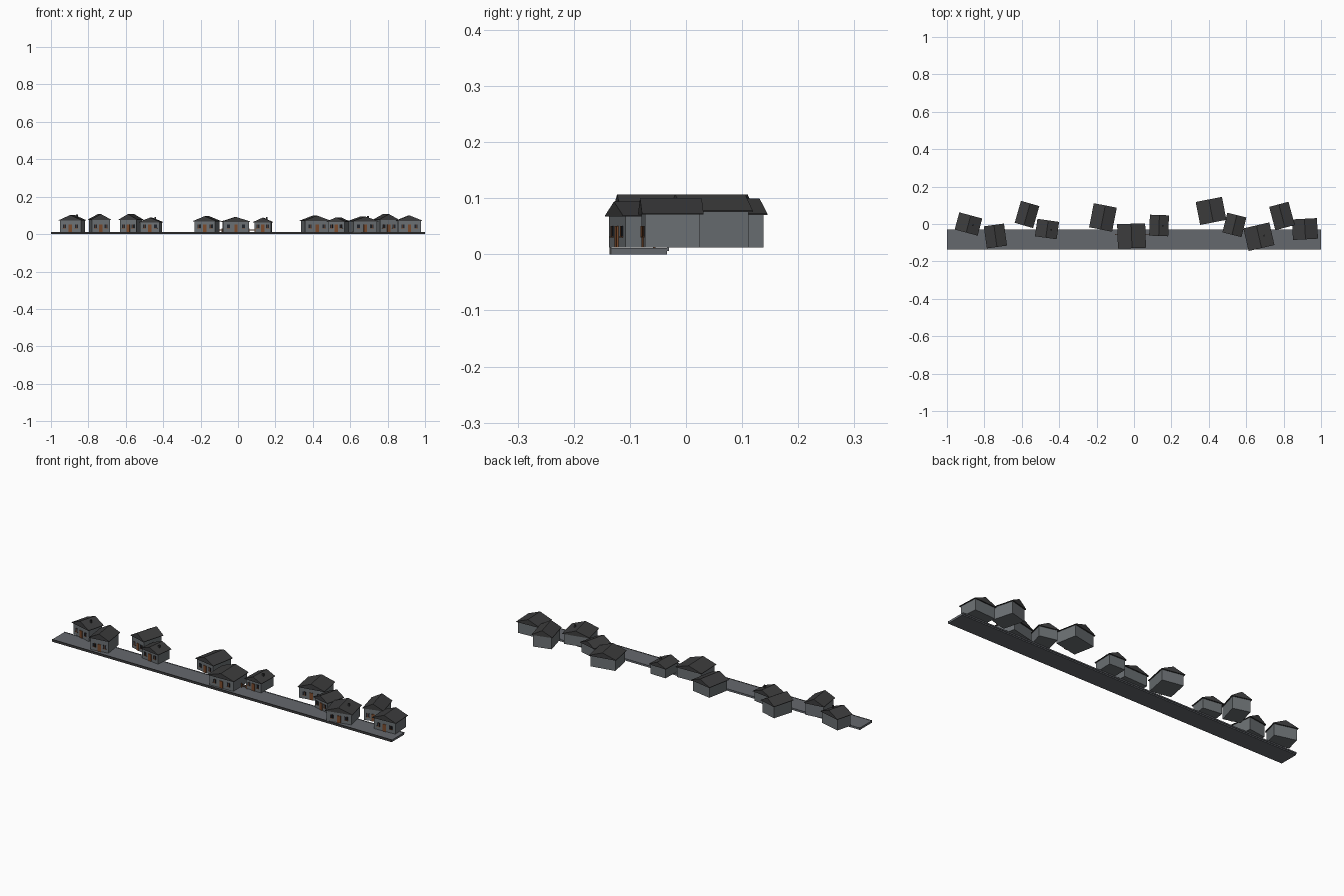
import bpy, bmesh, math
from mathutils import Matrix, Vector

if "Cube" in bpy.data.objects:
    bpy.data.objects.remove(bpy.data.objects["Cube"], do_unlink=True)


def material(name, rgb):
    m = bpy.data.materials.new(name)
    m.use_nodes = True
    m.diffuse_color = (*rgb, 1)
    bsdf = m.node_tree.nodes["Principled BSDF"]
    bsdf.inputs["Base Color"].default_value = (*rgb, 1)
    bsdf.inputs["Roughness"].default_value = 0.9
    return m


STONE = material("grey stone", (0.15, 0.165, 0.175))
ROAD = material("road paving", (0.13, 0.14, 0.155))
SLATE = material("dark slate", (0.045, 0.045, 0.046))
WOOD = material("brown wood", (0.2, 0.07, 0.025))
GLASS = material("dark window", (0.015, 0.018, 0.025))


def finish(name, bm, mat, place=None):
    bmesh.ops.recalc_face_normals(bm, faces=bm.faces)
    mesh = bpy.data.meshes.new(name)
    bm.to_mesh(mesh)
    bm.free()
    mesh.materials.append(mat)
    ob = bpy.data.objects.new(name, mesh)
    if place:
        ob.matrix_world = place
    bpy.context.scene.collection.objects.link(ob)
    return ob


def add_box(bm, lo, hi):
    lo, hi = Vector(lo), Vector(hi)
    scale = Matrix.Diagonal((*(hi - lo), 1))
    bmesh.ops.create_cube(bm, size=1, matrix=Matrix.Translation((lo + hi) / 2) @ scale)


def boxes(name, spans, mat, place=None):
    bm = bmesh.new()
    for lo, hi in spans:
        add_box(bm, lo, hi)
    return finish(name, bm, mat, place)


def gable_roof(name, w, d, eave, ridge, place):
    # solid triangular roof with a shallow vertical eave, ridge running front to back
    lip = eave + 0.002
    profile = [(-w / 2, eave), (w / 2, eave), (w / 2, lip), (0, ridge), (-w / 2, lip)]
    bm = bmesh.new()
    face = bm.faces.new([bm.verts.new((x, -d / 2, z)) for x, z in profile])
    ext = bmesh.ops.extrude_face_region(bm, geom=[face])
    verts = [g for g in ext["geom"] if isinstance(g, bmesh.types.BMVert)]
    bmesh.ops.translate(bm, verts=verts, vec=(0, d, 0))
    return finish(name, bm, SLATE, place)


BASE = 0.0125
OVERHANG = 0.006


def house(i, x, y, angle, w, d, ridge, chimney):
    place = Matrix.Translation((x, y, 0)) @ Matrix.Rotation(math.radians(angle), 4, 'Z')
    eave = BASE + (ridge - BASE) * 0.67
    hw, hd = w / 2 - OVERHANG, d / 2 - OVERHANG
    tag = f"house_{i}_"
    boxes(tag + "walls", [((-hw, -hd, BASE), (hw, hd, eave + 0.001))], STONE, place)
    gable_roof(tag + "roof", w, d, eave, ridge, place)
    # door with a frame
    f = -hd
    boxes(tag + "door", [((-0.009, f - 0.003, BASE), (0.009, f, 0.05))], WOOD, place)
    # framed windows on both sides of the door
    frames, panes = [], []
    for s in (-1, 1):
        c = s * hw * 0.58
        panes.append(((c - 0.008, f - 0.002, 0.032), (c + 0.008, f, 0.05)))
        frames.append(((c - 0.009, f - 0.003, 0.030), (c + 0.009, f, 0.032)))
        frames.append(((c - 0.001, f - 0.003, 0.032), (c + 0.001, f, 0.05)))
    boxes(tag + "panes", panes, GLASS, place)
    boxes(tag + "window_frames", frames, WOOD, place)
    if chimney:
        cx = w * 0.2
        boxes(tag + "chimney", [((cx - 0.004, -0.004, eave), (cx + 0.004, 0.004, ridge + 0.003))],
              SLATE, place)


# x, y, turn, roof width, roof depth, ridge height, chimney
HOUSES = [
    (-0.885, 0.0, -15, 0.127, 0.095, 0.102, 1),
    (-0.741, -0.064, 8, 0.109, 0.119, 0.107, 0),
    (-0.572, 0.051, -16, 0.102, 0.122, 0.107, 0),
    (-0.465, -0.027, -8, 0.117, 0.094, 0.088, 1),
    (-0.166, 0.035, -11, 0.125, 0.131, 0.096, 0),
    (-0.013, -0.064, 2, 0.15, 0.131, 0.092, 0),
    (0.134, -0.008, -2, 0.102, 0.112, 0.088, 1),
    (0.412, 0.07, 11, 0.143, 0.125, 0.099, 0),
    (0.537, -0.005, -14, 0.105, 0.108, 0.09, 0),
    (0.668, -0.068, 13, 0.142, 0.124, 0.094, 1),
    (0.791, 0.043, 15, 0.107, 0.129, 0.107, 0),
    (0.914, -0.027, 3, 0.134, 0.11, 0.1, 0),
]
for i, row in enumerate(HOUSES, 1):
    house(i, *row)

# road slab with a kerb along each side
boxes("road", [((-1, -0.133, 0), (1, -0.034, 0.011))], ROAD)
boxes("front_kerb", [((-1, -0.136, 0), (1, -0.133, 0.0125))], SLATE)
boxes("back_kerb", [((-1, -0.034, 0.006), (1, -0.03, 0.0125))], ROAD)

# low wooden fence beside the middle house
rails, posts = [], []
for x0, x1 in ((-0.1, -0.085), (0.06, 0.092)):
    for z in (0.017, 0.025):
        rails.append(((x0, -0.058, z), (x1, -0.055, z + 0.003)))
    for x in (x0, x1):
        posts.append(((x - 0.002, -0.059, 0.011), (x + 0.002, -0.054, 0.031)))
boxes("fence_rails", rails, WOOD)
boxes("fence_posts", posts, WOOD)
